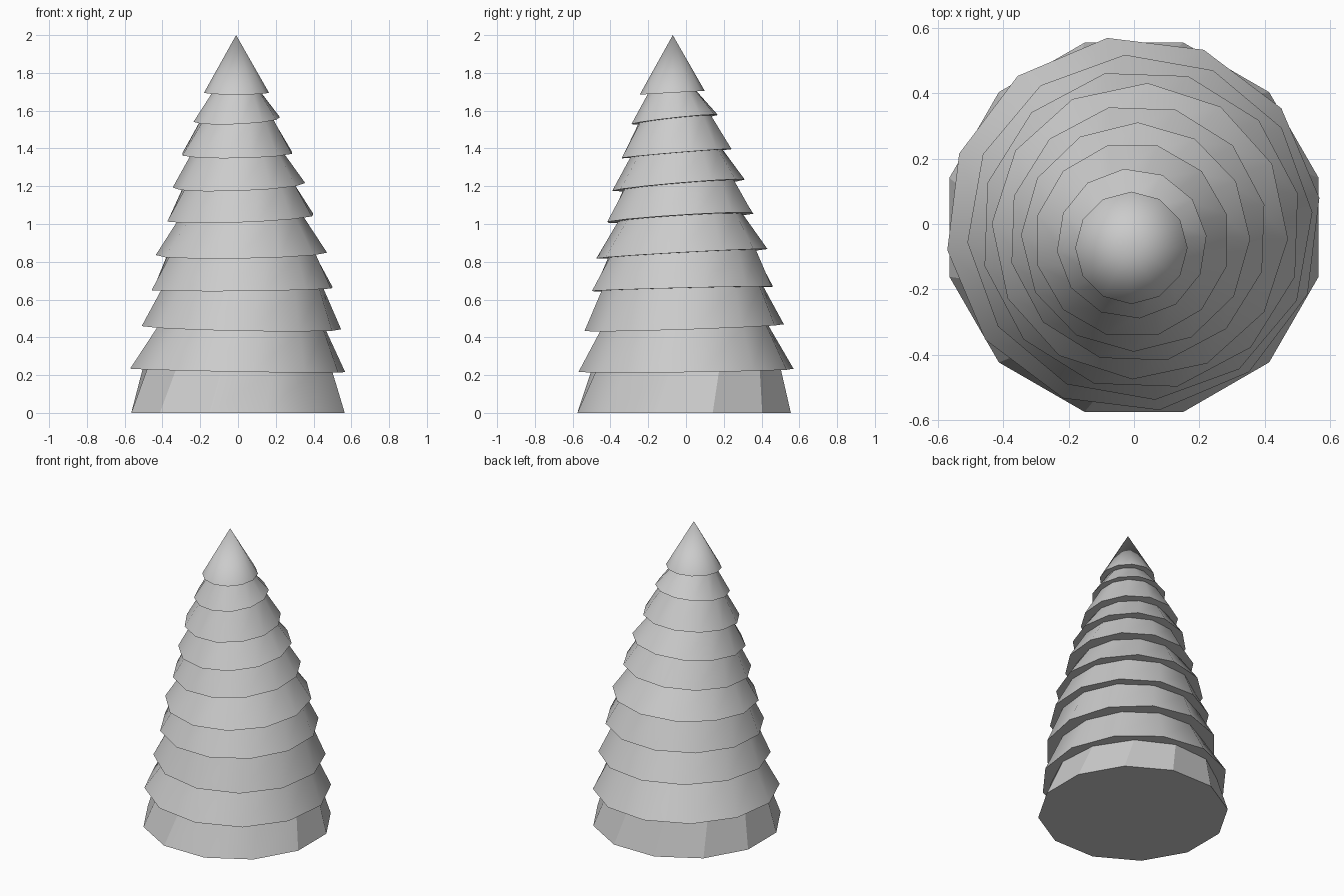
import bpy, bmesh
from math import sin, cos, radians

if "Cube" in bpy.data.objects:
    bpy.data.objects.remove(bpy.data.objects["Cube"])

SIDES = 12
# Each tier: centre x, y, z | rim radius | neck radius | turn in degrees | tilt along x, y (rise over full width)
TIERS = [
    (0.000, -0.010, 0.000, 0.585, 0.510, 15, 0.000, 0.000),
    (-0.002, 0.000, 0.225, 0.575, 0.455, 8, -0.020, 0.015),
    (0.018, -0.010, 0.451, 0.530, 0.435, 5, -0.020, 0.035),
    (0.022, -0.018, 0.657, 0.492, 0.400, 13, 0.010, 0.025),
    (0.018, -0.022, 0.842, 0.454, 0.330, -3, 0.015, 0.050),
    (0.012, -0.030, 1.033, 0.397, 0.300, 13, 0.030, 0.050),
    (0.005, -0.040, 1.205, 0.351, 0.245, -1, 0.025, 0.060),
    (-0.005, -0.050, 1.373, 0.300, 0.195, 15, 0.010, 0.050),
    (-0.007, -0.060, 1.553, 0.230, 0.132, 6, 0.020, 0.050),
    (-0.008, -0.073, 1.695, 0.172, 0.000, 0, 0.000, 0.020),
]


def ring(bm, tier, radius, turn):
    """Ring of vertices lying in the tilted plane of a tier."""
    cx, cy, cz, rim, _, _, tx, ty = tier
    verts = []
    for k in range(SIDES):
        a = radians(turn + 360 * k / SIDES)
        dx, dy = radius * cos(a), radius * sin(a)
        z = cz + (tx * dx + ty * dy) / (2 * rim)
        verts.append(bm.verts.new((cx + dx, cy + dy, z)))
    return verts


def bridge(bm, low, high):
    for k in range(SIDES):
        n = (k + 1) % SIDES
        bm.faces.new((low[k], low[n], high[n], high[k]))


bm = bmesh.new()
neck = None
for i, tier in enumerate(TIERS):
    rim = ring(bm, tier, tier[3], tier[5])
    # underside: closed base, or overhang ring around the neck below
    if neck is None:
        bm.faces.new(rim[::-1])
    else:
        shift = round((neck_turn - tier[5]) / 30)
        bridge(bm, [neck[(k - shift) % SIDES] for k in range(SIDES)], rim)
    # sloping skirt up to the next tier, or to the tip
    if i + 1 < len(TIERS):
        neck_turn = tier[5] + 5
        neck = ring(bm, TIERS[i + 1], tier[4], neck_turn)
        bridge(bm, rim, neck)
    else:
        tip = bm.verts.new((-0.01, -0.07, 2.0))
        for k in range(SIDES):
            bm.faces.new((rim[k], rim[(k + 1) % SIDES], tip))
bmesh.ops.recalc_face_normals(bm, faces=bm.faces)

mesh = bpy.data.meshes.new("tree_foliage")
bm.to_mesh(mesh)
bm.free()
tree = bpy.data.objects.new("tree_foliage", mesh)
bpy.context.collection.objects.link(tree)
bpy.context.view_layer.objects.active = tree
tree.select_set(True)
bpy.ops.object.shade_smooth_by_angle(angle=radians(28))
